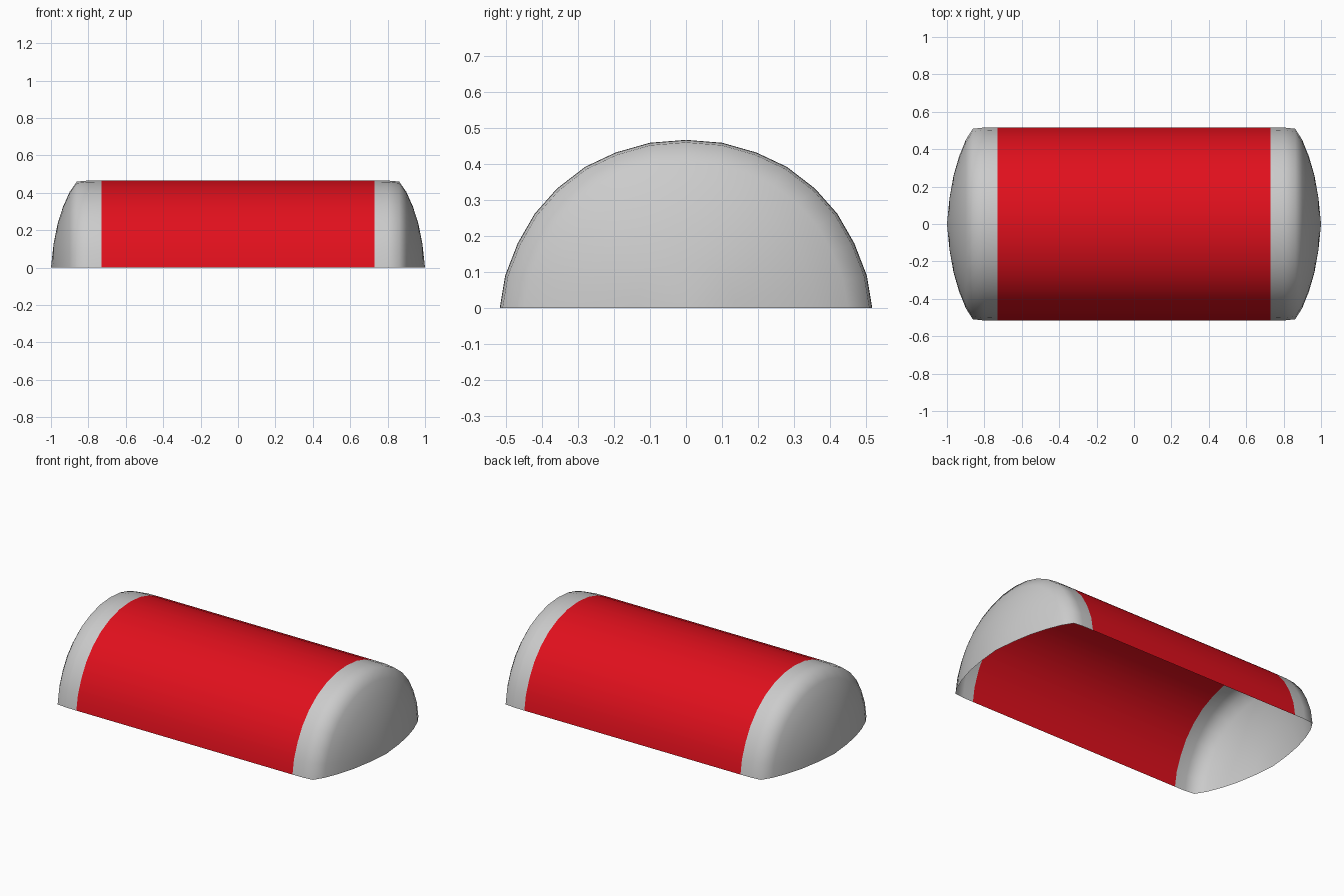
import bpy, bmesh

if "Cube" in bpy.data.objects:
    bpy.data.objects.remove(bpy.data.objects["Cube"])

# Half of the arched cross-section (y, z), from the rim up to the crown
half = [(0.517, 0.0), (0.502, 0.09), (0.467, 0.18), (0.42, 0.262), (0.358, 0.332),
        (0.28, 0.392), (0.195, 0.432), (0.10, 0.459), (0.0, 0.467)]
arch = half + [(-y, z) for y, z in reversed(half[:-1])]

# End dome profile: (x, scale of the arch)
dome = [(0.73, 1.0), (0.80, 0.998), (0.862, 0.985), (0.90, 0.868),
        (0.935, 0.70), (0.965, 0.50), (0.986, 0.27)]
TIP = 1.0


def loft(name, stations, tip=None, color=None):
    """Skin scaled arches along x, optionally closing to a tip on the floor."""
    bm = bmesh.new()
    rings = [[bm.verts.new((x, y * s, z * s)) for y, z in arch] for x, s in stations]
    for a, b in zip(rings, rings[1:]):
        for i in range(len(arch) - 1):
            bm.faces.new((a[i], b[i], b[i + 1], a[i + 1]))
    if tip is not None:
        apex = bm.verts.new((tip, 0, 0))
        last = rings[-1]
        for i in range(len(arch) - 1):
            bm.faces.new((last[i], apex, last[i + 1]))
    # Outward facing on both ends
    bm.normal_update()
    if sum(f.normal.z for f in bm.faces) < 0:
        bmesh.ops.reverse_faces(bm, faces=bm.faces[:])
    for f in bm.faces:
        f.smooth = True
    mesh = bpy.data.meshes.new(name)
    bm.to_mesh(mesh)
    bm.free()
    obj = bpy.data.objects.new(name, mesh)
    bpy.context.collection.objects.link(obj)
    if color:
        mat = bpy.data.materials.new(name + "_paint")
        mat.diffuse_color = color
        mat.use_nodes = True
        mat.node_tree.nodes["Principled BSDF"].inputs["Base Color"].default_value = mat.diffuse_color
        mesh.materials.append(mat)
    return obj


# Red half-barrel cover, open underneath
loft("cover", [(-0.73, 1.0), (0.73, 1.0)], color=(0.75, 0.005, 0.012, 1))

# Grey domed end caps
for side, sign in (("left", -1), ("right", 1)):
    loft(side + "_end_cap", [(sign * x, s) for x, s in dome], tip=sign * TIP)
